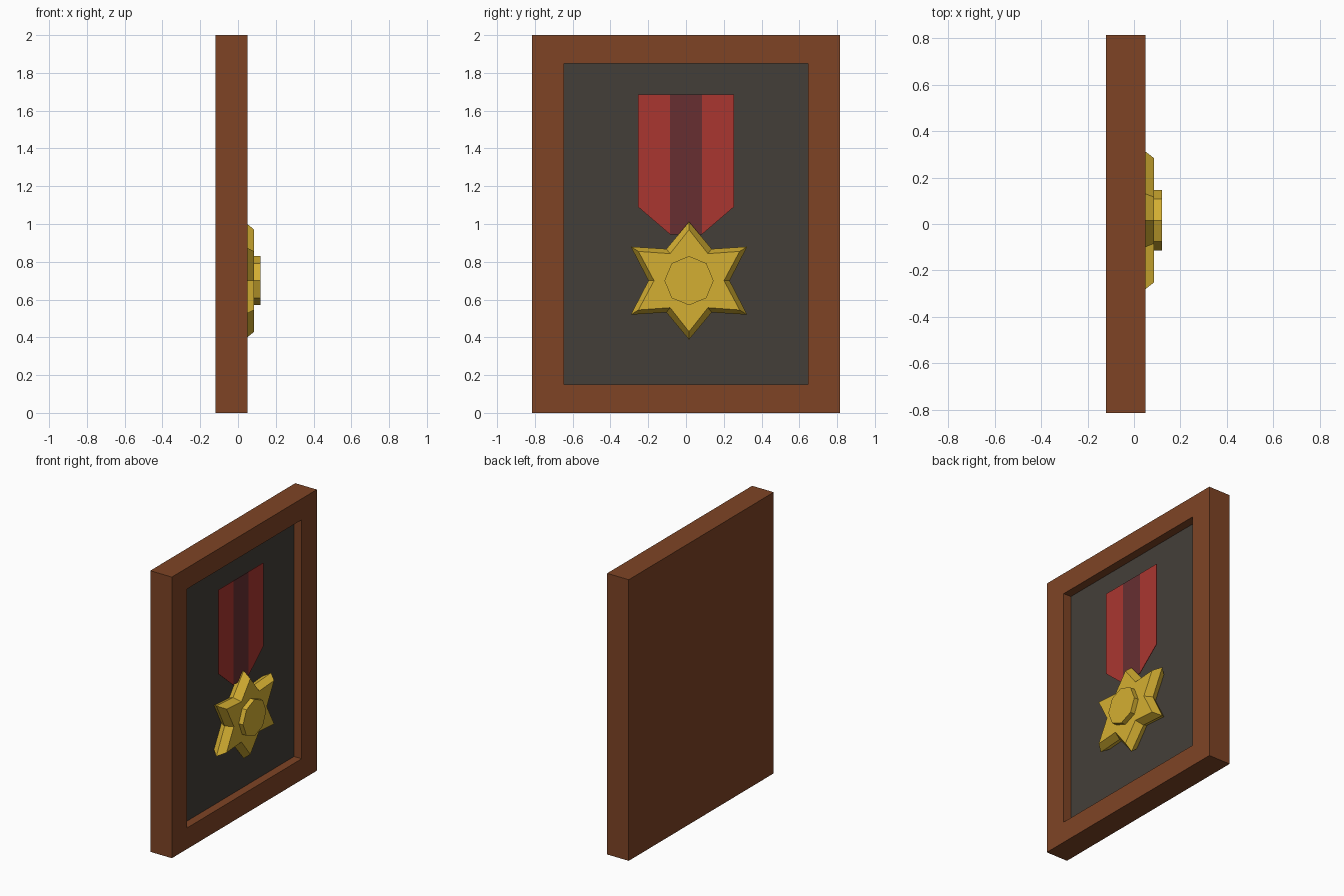
import bpy, bmesh, math

if "Cube" in bpy.data.objects:
    bpy.data.objects.remove(bpy.data.objects["Cube"])


def material(name, rgb):
    m = bpy.data.materials.new(name)
    lin = [((c / 255 + 0.055) / 1.055) ** 2.4 for c in rgb]
    m.diffuse_color = (*lin, 1)
    m.use_nodes = True
    m.node_tree.nodes["Principled BSDF"].inputs["Base Color"].default_value = m.diffuse_color
    return m


wood = material("brown wood", (126, 68, 37))
felt = material("dark felt", (68, 63, 57))
gold = material("gold", (212, 175, 50))
red = material("red cloth", (170, 54, 48))
maroon = material("maroon cloth", (103, 47, 49))


def finish(name, bm, *mats):
    bmesh.ops.recalc_face_normals(bm, faces=bm.faces)
    me = bpy.data.meshes.new(name)
    bm.to_mesh(me)
    bm.free()
    for m in mats:
        me.materials.append(m)
    ob = bpy.data.objects.new(name, me)
    bpy.context.collection.objects.link(ob)
    return ob


def loft(name, sections, mat):
    """Join (x, outline of (y, z)) sections into a closed solid."""
    bm = bmesh.new()
    rings = [[bm.verts.new((x, y, z)) for y, z in pts] for x, pts in sections]
    n = len(rings[0])
    for a, b in zip(rings, rings[1:]):
        for i in range(n):
            j = (i + 1) % n
            bm.faces.new((a[i], a[j], b[j], b[i]))
    bm.faces.new(rings[0])
    bm.faces.new(rings[-1])
    return finish(name, bm, mat)


def rect(y, z0, z1):
    return [(-y, z0), (y, z0), (y, z1), (-y, z1)]


# Frame: back plate, front border and recess walls
bm = bmesh.new()
rings = [[bm.verts.new((x, y, z)) for y, z in rect(*r)] for x, r in (
    (-0.12, (0.815, 0, 2)), (0.05, (0.815, 0, 2)),
    (0.05, (0.645, 0.15, 1.85)), (-0.01, (0.645, 0.15, 1.85)))]
bm.faces.new(rings[0])
for a, b in zip(rings, rings[1:]):
    for i in range(4):
        j = (i + 1) % 4
        bm.faces.new((a[i], a[j], b[j], b[i]))
# Felt backing is the floor of the recess
backing = bm.faces.new(rings[-1])
backing.material_index = 1
finish("frame", bm, wood, felt)

# Ribbon: two red sides and a maroon centre stripe
for name, s in (("ribbon_left", -1), ("ribbon_right", 1)):
    loft(name, [(x, [(s * 0.084, 1.685), (s * 0.253, 1.685),
                     (s * 0.253, 1.09), (s * 0.084, 0.945)])
                for x in (0.018, 0.022)], red)
loft("ribbon_stripe", [(x, rect(0.084, 0.945, 1.685)) for x in (0.018, 0.022)], maroon)

# Star medal, bevelled on both sides
CY, CZ = 0.016, 0.70


def star(top, tip, notch, side):
    """Six-pointed outline from its upper right quarter."""
    q = [tip, notch]
    pts = [(side, 0)] + q + [(0, top)] + [(-y, z) for y, z in reversed(q)]
    pts += [(-side, 0)] + [(-y, -z) for y, z in q] + [(0, -top)]
    pts += [(y, -z) for y, z in reversed(q)]
    return [(CY + y, CZ + z) for y, z in pts]


rim = star(0.312, (0.308, 0.18), (0.12, 0.168), 0.215)
face = star(0.27, (0.268, 0.155), (0.10, 0.143), 0.185)
loft("star", [(-0.015, face), (0.034, rim), (0.086, face)], gold)

# Eight-sided centre boss
octagon = [(CY + 0.13 * math.cos(i * math.pi / 4), CZ + 0.13 * math.sin(i * math.pi / 4))
           for i in range(8)]
loft("star_boss", [(0.08, octagon), (0.12, octagon)], gold)
